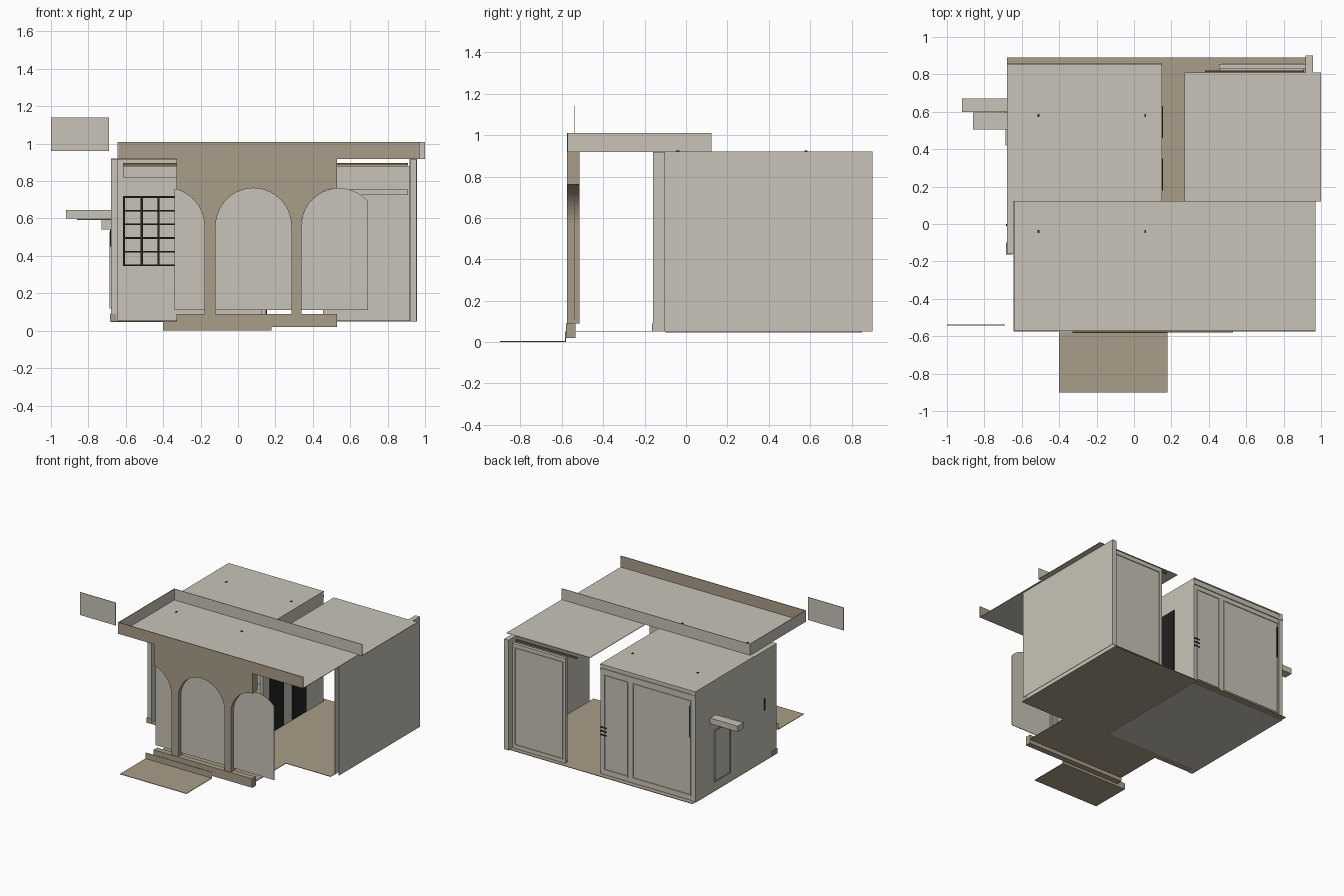
import bpy, bmesh, math

def mat(name, rgb):
    m = bpy.data.materials.new(name)
    m.diffuse_color = (*rgb, 1)
    return m

LIGHT = mat("pale_plaster", (0.578, 0.552, 0.479))
TAN = mat("tan_stone", (0.402, 0.337, 0.250))
DARK = mat("dark_frame", (0.017, 0.016, 0.017))
GOLD = mat("gold_rail", (0.20, 0.13, 0.03))

def finish(name, bm, m):
    me = bpy.data.meshes.new(name)
    bm.to_mesh(me)
    bm.free()
    me.materials.append(m)
    ob = bpy.data.objects.new(name, me)
    bpy.context.collection.objects.link(ob)
    return ob

def box(name, m, x0, x1, y0, y1, z0, z1):
    bm = bmesh.new()
    bmesh.ops.create_cube(bm, size=1)
    for v in bm.verts:
        v.co = ((x0 + x1) / 2 + v.co.x * (x1 - x0),
                (y0 + y1) / 2 + v.co.y * (y1 - y0),
                (z0 + z1) / 2 + v.co.z * (z1 - z0))
    return finish(name, bm, m)

def prism(name, m, pts, y0, y1):
    """Extrude an xz outline along y."""
    bm = bmesh.new()
    f = bm.faces.new([bm.verts.new((x, y0, z)) for x, z in pts])
    r = bmesh.ops.extrude_face_region(bm, geom=[f])
    for v in r["geom"]:
        if isinstance(v, bmesh.types.BMVert):
            v.co.y = y1
    bmesh.ops.recalc_face_normals(bm, faces=bm.faces[:])
    bmesh.ops.triangulate(bm, faces=[f for f in bm.faces if len(f.verts) > 4])
    return finish(name, bm, m)

def arc(cx, a0, a1, n=20, r=0.202, cz=0.56):
    return [(cx + r * math.cos(math.radians(a0 + (a1 - a0) * i / n)),
             cz + r * math.sin(math.radians(a0 + (a1 - a0) * i / n))) for i in range(n + 1)]

def frame(name, m, axis, at, u0, u1, z0, z1, w=0.008, t=0.006):
    """Four thin bars around a rectangle lying on a wall."""
    for i, (a, b, c, d) in enumerate([(u0, u1, z0, z0 + w), (u0, u1, z1 - w, z1),
                                      (u0, u0 + w, z0, z1), (u1 - w, u1, z0, z1)]):
        if axis == 'y':
            box(f"{name}_{i}", m, a, b, at, at + t, c, d)
        else:
            box(f"{name}_{i}", m, at, at + t, a, b, c, d)

T = 0.004  # sheet thickness

# floors, porch and front step
box("main_floor", TAN, -0.68, 0.92, -0.16, 0.89, 0.05, 0.05 + T)
box("left_room_underfloor", LIGHT, -0.68, 0.15, -0.10, 0.85, 0.046, 0.05)
box("porch_floor", TAN, -0.33, 0.53, -0.575, -0.16, 0.05, 0.05 + T)
box("porch_base", TAN, -0.33, 0.53, -0.58, -0.535, 0.02, 0.09)
box("front_patio", TAN, -0.40, 0.18, -0.90, -0.58, 0.0, T)
box("patio_riser", TAN, -0.40, 0.18, -0.584, -0.58, 0.0, 0.05)

# arcade wall: one outline running down and up around the three arches
A1, A2, A3 = -0.382, 0.083, 0.542
left_arc = [p for p in arc(A1, 90, 0) if p[0] > -0.33]
right_arc = [p for p in arc(A3, 180, 90) if p[0] < 0.53]
outline = ([(-0.33, 0.92), (-0.33, 0.755)] + left_arc + [(-0.18, 0.09), (A2 - 0.202, 0.09)]
           + arc(A2, 180, 0) + [(A2 + 0.202, 0.09), (A3 - 0.202, 0.09)]
           + right_arc + [(0.53, 0.762), (0.53, 0.92)])
prism("arcade_wall", TAN, outline, -0.575, -0.515)

# pale panels filling the arches
p1 = [(-0.34, 0.11), (-0.34, 0.757)] + [p for p in arc(A1, 90, 0) if p[0] > -0.34] + [(-0.18, 0.11)]
p2 = [(A2 - 0.202, 0.11)] + arc(A2, 180, 0) + [(A2 + 0.202, 0.11)]
p3 = [(A3 - 0.202, 0.11)] + [p for p in arc(A3, 180, 0) if p[0] < 0.69] + [(0.695, 0.69), (0.695, 0.11)]
for n, p in (("left", p1), ("middle", p2), ("right", p3)):
    prism(f"arch_panel_{n}", LIGHT, p, -0.542, -0.538)

# roofs
box("front_roof", LIGHT, -0.64, 0.97, -0.57, 0.12, 0.918, 0.922)
box("left_roof", LIGHT, -0.68, 0.15, -0.16, 0.855, 0.914, 0.918)
box("left_roof_top", LIGHT, -0.68, 0.15, 0.12, 0.855, 0.918, 0.922)
box("right_roof", LIGHT, 0.27, 1.0, 0.12, 0.81, 0.918, 0.922)

# parapets around the front roof, open on the right
box("front_parapet", TAN, -0.64, 0.97, -0.575, -0.57, 0.92, 1.01)
box("back_parapet", LIGHT, -0.64, 1.0, 0.12, 0.124, 0.92, 1.01)
box("left_parapet", LIGHT, -0.644, -0.64, -0.575, 0.124, 0.92, 1.01)

# roof lights
for x in (-0.51, 0.06):
    for y in (-0.04, 0.58):
        box("roof_light", DARK, x - 0.005, x + 0.005, y - 0.008, y + 0.008, 0.92, 0.926)

# right wall: inner and outer skins with back and top caps
box("right_wall_outer", LIGHT, 0.953, 0.957, -0.105, 0.90, 0.05, 0.92)
box("right_wall_inner", LIGHT, 0.918, 0.922, -0.105, 0.90, 0.05, 0.92)
box("right_wall_end", LIGHT, 0.92, 0.957, 0.897, 0.901, 0.05, 0.92)
box("right_wall_cap", LIGHT, 0.92, 0.957, -0.105, 0.90, 0.916, 0.92)

# back wall of the right room with its trim
box("right_back_wall", LIGHT, 0.455, 0.92, 0.83, 0.855, 0.05, 0.88)
frame("right_back_trim", LIGHT, 'y', 0.855, 0.475, 0.90, 0.08, 0.85)
box("right_back_moulding", LIGHT, 0.46, 0.91, 0.82, 0.83, 0.725, 0.755)

# left room walls
box("left_wall", LIGHT, -0.68, -0.645, -0.16, 0.855, 0.05, 0.918)
box("left_wall_foot", TAN, -0.684, -0.65, -0.164, -0.10, 0.05, 0.09)
box("left_back_wall", LIGHT, -0.66, 0.15, 0.825, 0.85, 0.05, 0.918)
box("left_side_wall", LIGHT, 0.125, 0.15, 0.10, 0.85, 0.05, 0.918)
box("valance", LIGHT, -0.615, -0.02, 0.81, 0.825, 0.82, 0.88)

# curtain rails
for n, a, b in (("left", -0.615, -0.02), ("right", 0.38, 0.91)):
    box(f"curtain_rail_{n}", GOLD, a, b, 0.812, 0.822, 0.883, 0.897)

# back facade trim: door, panel and cornice
frame("back_door_trim", LIGHT, 'y', 0.85, -0.09, 0.12, 0.09, 0.84)
frame("back_panel_trim", LIGHT, 'y', 0.85, -0.64, -0.13, 0.09, 0.84)
box("back_cornice", LIGHT, -0.68, 0.15, 0.85, 0.857, 0.87, 0.89)
box("back_corner_slot", DARK, -0.634, -0.628, 0.85, 0.857, 0.55, 0.80)
for z in (0.36, 0.39, 0.42):
    box("back_hinge", DARK, 0.10, 0.15, 0.85, 0.857, z, z + 0.008)

# dark glazed doors on the side of the left room
for y in (0.18, 0.46):
    box("side_glass_door", DARK, 0.15, 0.156, y, y + 0.17, 0.06, 0.75)

# dark window grid
for x in (-0.615, -0.52, -0.43, -0.34, -0.25):
    box("window_bar", DARK, x, x + 0.011, 0.80, 0.806, 0.345, 0.72)
for i in range(6):
    z = 0.345 + i * 0.073
    box("window_rail", DARK, -0.615, -0.239, 0.80, 0.806, z, z + 0.009)

# fittings on the left wall
box("wall_beam", LIGHT, -0.92, -0.68, 0.60, 0.67, 0.60, 0.645)
box("wall_shelf", LIGHT, -0.86, -0.68, 0.505, 0.595, 0.592, 0.598)
box("shelf_bracket", LIGHT, -0.73, -0.68, 0.53, 0.57, 0.54, 0.595)
frame("left_door_trim", LIGHT, 'x', -0.686, 0.42, 0.62, 0.12, 0.53)
box("left_wall_slot", DARK, -0.685, -0.68, -0.01, 0.0, 0.45, 0.54)

# free standing panel
box("detached_panel", LIGHT, -1.0, -0.69, -0.542, -0.538, 0.96, 1.14)
